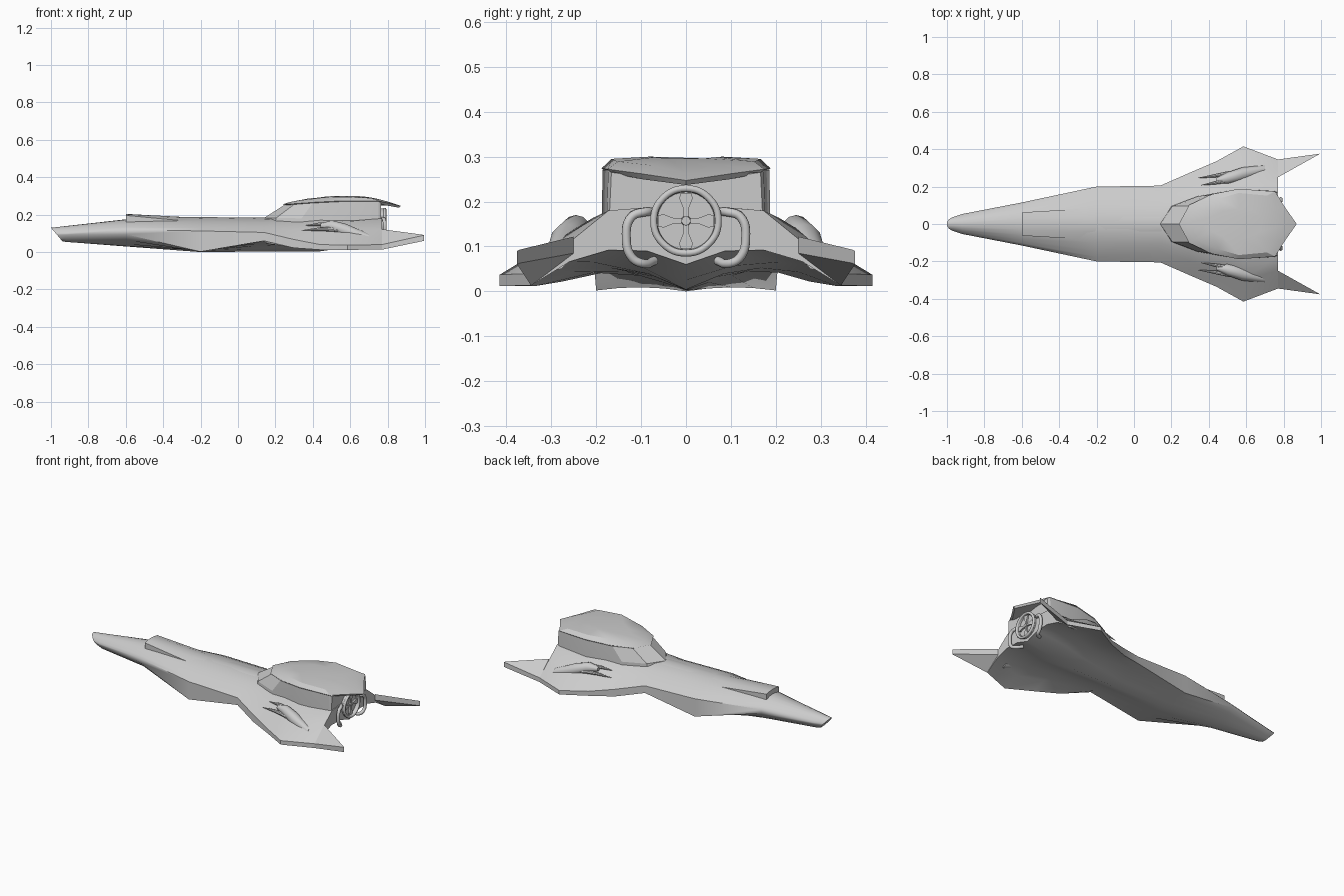
import bpy, bmesh, math
from mathutils import Vector

cube = bpy.data.objects.get("Cube")
if cube:
    bpy.data.objects.remove(cube)

grey = bpy.data.materials.new("hull_grey")
grey.use_nodes = True
colour = (0.6, 0.6, 0.6, 1)
grey.diffuse_color = colour
grey.node_tree.nodes["Principled BSDF"].inputs["Base Color"].default_value = colour


def finish(name, bm, angle):
    bmesh.ops.recalc_face_normals(bm, faces=bm.faces[:])
    mesh = bpy.data.meshes.new(name)
    bm.to_mesh(mesh)
    bm.free()
    obj = bpy.data.objects.new(name, mesh)
    bpy.context.collection.objects.link(obj)
    mesh.materials.append(grey)
    bpy.ops.object.select_all(action="DESELECT")
    obj.select_set(True)
    bpy.context.view_layer.objects.active = obj
    bpy.ops.object.shade_smooth_by_angle(angle=math.radians(angle))
    return obj


def loft(name, rings, angle=25):
    """Skin closed rings of equal length and cap both ends."""
    bm = bmesh.new()
    loops = [[bm.verts.new(p) for p in ring] for ring in rings]
    for a, b in zip(loops, loops[1:]):
        for i in range(len(a)):
            j = (i + 1) % len(a)
            bm.faces.new((a[i], a[j], b[j], b[i]))
    bm.faces.new(loops[0])
    bm.faces.new(loops[-1])
    return finish(name, bm, angle)


def mirrored(half):
    """Close a half outline running from centre line to centre line."""
    return half + [(x, -y, z) for x, y, z in half[-2:0:-1]]


def both_sides(obj):
    mod = obj.modifiers.new("mirror", "MIRROR")
    mod.use_axis = (False, True, False)


# Hull stations: x, half width, crown, upper edge, lower edge,
# belly at half width, keel, roundness of the upper surface
stations = [
    (-1.0, .035, .13, .10, .092, .062, .06, 2.4),
    (-.92, .053, .139, .10, .093, .06, .056, 2.4),
    (-.6, .115, .175, .12, .095, .043, .03, 2.2),
    (-.2, .20, .187, .113, .002, .009, 0, 1.8),
    (.14, .205, .183, .105, .06, .035, .003, 1.7),
    (.3, .275, .23, .067, .022, .045, .003, 1.2),
    (.44, .335, .30, .04, .012, .052, .004, 1),
    (.585, .415, .29, .037, .012, .065, .025, 1),
    (.77, .345, .32, .04, .013, .092, .06, 1),
]


def section(x, w, top, up, low, mid, keel, p):
    pts = []
    for f in (0, .25, .5, .72, .88, 1):
        pts.append((f * w, min(up + (top - up) * (1 - f ** p), .187)))
    for f in (1, .75, .5, .25, 0):
        z = keel * (2*f - 1) * (f - 1) + mid * 4*f * (1 - f) + low * f * (2*f - 1)
        pts.append((f * w, z))
    # the nose is cut at a slant
    slant = .85 if x == -1 else 0
    return mirrored([(x + slant * (top - z), y, z) for y, z in pts])


loft("hull", [section(*s) for s in stations], 46)

# Swept wing tips behind the hull
wing = [(.77, .345, .013), (.77, .345, .04), (.77, .25, .122), (.77, .25, .085)]
tip = [(.995, .376, .06), (.995, .376, .09), (.985, .37, .093), (.985, .37, .063)]
both_sides(loft("wing_tip", [wing, tip], 15))

# Raised spine plate that sinks into the hull behind the nose
spine = []
for x, w, crown, edge in ((-.6, .062, .204, .196), (-.3, .08, .188, .168), (.2, .08, .183, .158)):
    half = [(0, crown), (.5, crown * .75 + edge * .25), (1, edge), (1, .11), (0, .11)]
    spine.append(mirrored([(x, f * w, z) for f, z in half]))
loft("spine_plate", spine, 30)

# Cabin walls with the sloped windscreen
base = [(.135, 0, .165), (.2, .095, .165), (.34, .148, .16), (.56, .187, .13),
        (.75, .176, .13), (.765, .17, .13), (.765, 0, .13)]
sill = [(.14, 0, .183), (.205, .095, .183), (.34, .148, .18), (.56, .187, .18),
        (.75, .176, .18), (.765, .17, .18), (.765, 0, .18)]
brow = [(.25, 0, .253), (.3, .097, .255), (.4, .153, .262), (.56, .186, .27),
        (.75, .173, .27), (.765, .166, .265), (.765, 0, .24)]
loft("cabin", [mirrored(r) for r in (base, sill, brow)], 18)

# Roof shell overhanging the stern
under = [(.26, 0, .25), (.3, .09, .25), (.42, .15, .258), (.56, .18, .265),
         (.74, .168, .264), (.79, .1, .25), (.86, 0, .237)]
rim = [(.24, 0, .256), (.295, .102, .258), (.42, .16, .267), (.56, .188, .274),
       (.755, .174, .272), (.80, .1, .262), (.87, 0, .247)]
crown = [(.28, 0, .268), (.325, .08, .276), (.45, .135, .291), (.56, .166, .295),
         (.71, .152, .289), (.76, .08, .281), (.82, 0, .264)]
ridge = [(.38, 0, .287), (.42, .04, .29), (.48, .07, .298), (.56, .08, .3),
         (.64, .07, .299), (.68, .04, .296), (.72, 0, .29)]
loft("roof", [mirrored(r) for r in (under, rim, crown, ridge)], 28)


def spindle(name, path, sides=12):
    """Round body along a path of (x, y, z, radius)."""
    rings = []
    for x, y, z, r in path:
        turn = [math.tau * i / sides for i in range(sides)]
        rings.append([(x, y + r * math.cos(a), z + r * math.sin(a)) for a in turn])
    return loft(name, rings, 40)


# Half-sunk wing nacelles with forward spikes
both_sides(spindle("nacelle", [(.44, .235, .14, .012), (.5, .245, .138, .032),
                               (.58, .265, .112, .038), (.7, .29, .072, .025)]))
for name, y, z, start in (("inner_spike", .22, .148, .36), ("outer_spike", .258, .122, .34)):
    both_sides(spindle(name, [(start, y - .012, z - .006, .001), (.43, y, z, .009),
                              (.5, y + .012, z, .012), (.6, y + .035, z - .02, .002)], 8))


def tube(name, points, radius, cyclic=False):
    curve = bpy.data.curves.new(name, "CURVE")
    curve.dimensions = "3D"
    curve.bevel_depth = radius
    curve.bevel_resolution = 3
    curve.resolution_u = 6
    curve.use_fill_caps = True
    spline = curve.splines.new("BEZIER")
    spline.bezier_points.add(len(points) - 1)
    for bp, co in zip(spline.bezier_points, points):
        bp.co = co
        bp.handle_left_type = bp.handle_right_type = "AUTO"
    spline.use_cyclic_u = cyclic
    obj = bpy.data.objects.new(name, curve)
    bpy.context.collection.objects.link(obj)
    curve.materials.append(grey)


# Round engine with a rim ring and four petals
hub = Vector((.775, 0, .157))


def circle(x, r, n=32):
    return [(x, r * math.cos(math.tau * i / n), hub.z + r * math.sin(math.tau * i / n))
            for i in range(n)]


loft("engine", [circle(.74, .076), circle(.785, .076), circle(.785, .066),
                circle(.772, .064)], 30)
ring = [(.785, .072 * math.cos(a), hub.z + .072 * math.sin(a))
        for a in (math.tau * i / 8 for i in range(8))]
tube("engine_rim", ring, .008, True)

for k in range(4):
    a = k * math.pi / 2
    along = Vector((0, math.cos(a), math.sin(a)))
    across = Vector((0, -math.sin(a), math.cos(a)))
    outline = [(.008, .005), (.03, .007), (.05, .015), (.062, .012)]
    outline += [(d, -w) for d, w in reversed(outline)]
    loft("engine_petal", [[hub + along * d + across * w + Vector((h, 0, 0)) for d, w in outline]
                          for h in (-.01, .007)])
loft("engine_boss", [circle(.765, .012, 12), circle(.786, .01, 12)])

# Looping side pipes
for side in (1, -1):
    path = [(.74, .07, .175), (.775, .09, .177), (.783, .122, .165), (.785, .133, .12),
            (.783, .12, .075), (.775, .095, .062), (.74, .07, .068)]
    tube("side_pipe", [(x, y * side, z) for x, y, z in path], .01)
